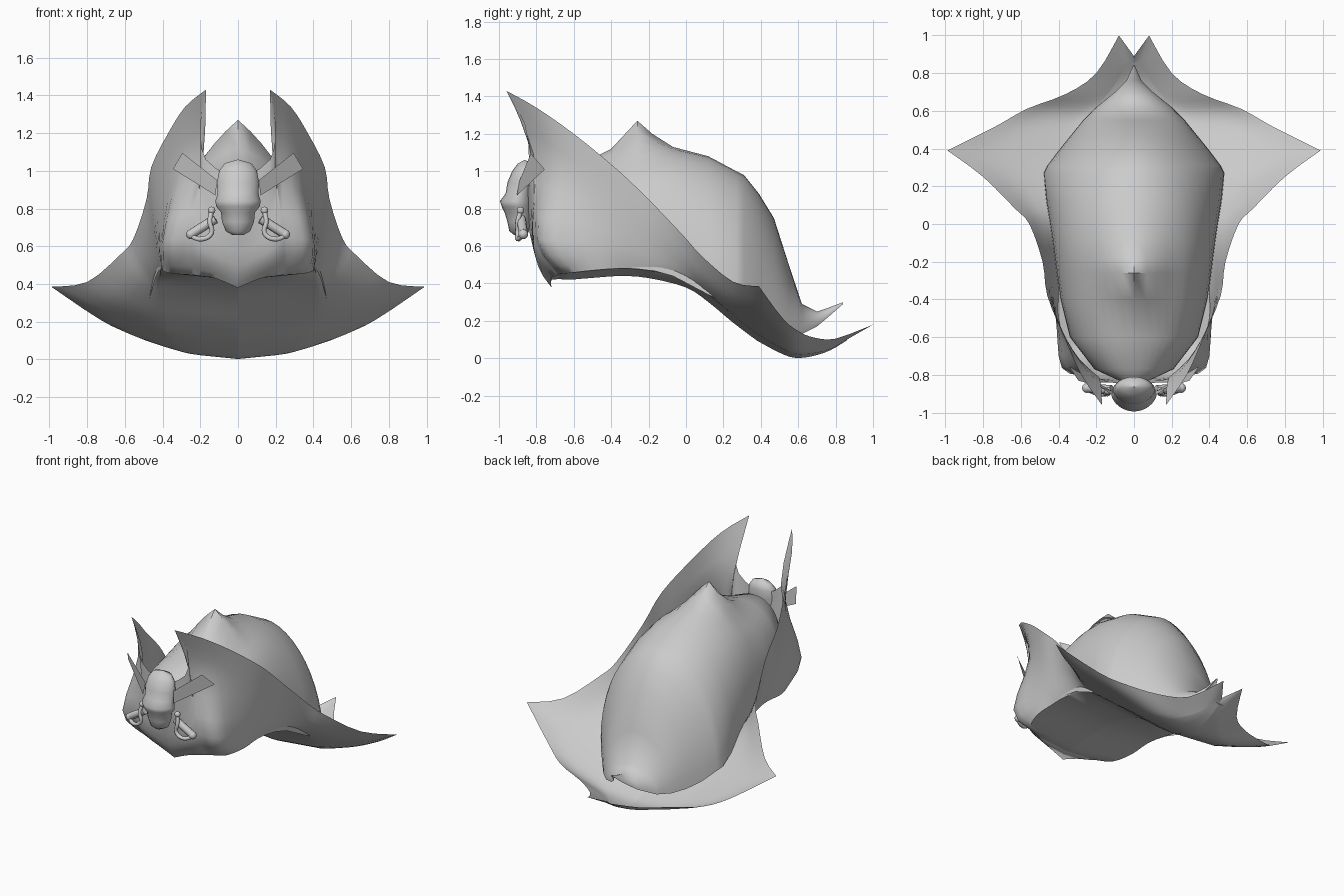
import bpy, math
from mathutils import Vector

if "Cube" in bpy.data.objects:
    bpy.data.objects.remove(bpy.data.objects["Cube"])

grey = bpy.data.materials.new("felt_grey")
grey.diffuse_color = (0.6, 0.6, 0.6, 1)
grey.use_nodes = True
grey.node_tree.nodes["Principled BSDF"].inputs["Base Color"].default_value = grey.diffuse_color


def finish(ob, angle=50):
    ob.data.materials.clear()
    ob.data.materials.append(grey)
    bpy.ops.object.select_all(action='DESELECT')
    ob.select_set(True)
    bpy.context.view_layer.objects.active = ob
    bpy.ops.object.shade_smooth_by_angle(angle=math.radians(angle))
    return ob


def mesh(name, verts, faces, angle=50):
    me = bpy.data.meshes.new(name)
    me.from_pydata([tuple(v) for v in verts], [], faces)
    me.validate()
    ob = bpy.data.objects.new(name, me)
    bpy.context.collection.objects.link(ob)
    return finish(ob, angle)


def loft(name, rows, closed=False, angle=50):
    n = len(rows[0])
    verts = [v for r in rows for v in r]
    faces = []
    for i in range(len(rows) - 1):
        for j in range(n if closed else n - 1):
            k = (j + 1) % n
            faces.append((i*n + j, i*n + k, (i+1)*n + k, (i+1)*n + j))
    return mesh(name, verts, faces, angle)


# Brim: seam point, edge point, lower bulge, upper bulge, front to back
stations = [
    (0, -.72, .38, 0, -.85, .95, .045, .045),
    (.12, -.72, .43, .17, -.84, 1.06, .065, .03),
    (.19, -.70, .44, .20, -.86, 1.25, .085, .01),
    (.25, -.68, .45, .17, -.96, 1.43, .075, -.05),
    (.35, -.63, .455, .28, -.80, 1.34, .11, -.03),
    (.40, -.50, .47, .37, -.60, 1.20, .03, 0),
    (.40, -.35, .48, .46, -.38, 1.02, .02, .01),
    (.41, -.20, .47, .485, -.20, .85, .01, .01),
    (.41, 0, .42, .555, 0, .64, .03, .04),
    (.40, .12, .34, .63, .08, .55, .03, .05),
    (.38, .25, .23, .80, .25, .41, .02, .03),
    (.36, .38, .13, .99, .39, .385, .01, .02),
    (.30, .50, .06, .73, .52, .21, .01, .015),
    (.22, .58, .025, .57, .61, .14, .01, .01),
    (.15, .67, .025, .36, .69, .11, 0, 0),
    (.08, .77, .05, .20, .80, .105, 0, 0),
    (.04, .86, .10, .08, 1.0, .18, 0, 0),
    (0, .86, .10, 0, .89, .13, 0, 0)]
CORNERS = (3, 11, 16)   # horn, wing and tail tips stay sharp
TS = (0, .2, .65, 1)


def spline(p, q, r, u, t):
    return q*1 + ((r - p)*t + (p*2 - q*5 + r*4 - u)*t*t + (q*3 - p - r*3 + u)*t**3) * .5


def brim_rows(side):
    rows = []
    for i, (sx, sy, sz, ex, ey, ez, b1, b2) in enumerate(stations):
        s, e = Vector((sx, sy, sz)), Vector((ex, ey, ez))
        c = Vector((0, sy, sz - .1 * sx))
        out = Vector((0, 0, -1)) if i >= 8 else Vector((sx, sy * 1.2, 0)).normalized()
        pts = [s, s.lerp(e, TS[1]) + out * b1, s.lerp(e, TS[2]) + out * b2, e]
        row = [c, c.lerp(s, .5)]
        for a in range(3):
            pre, post = pts[max(a - 1, 0)], pts[min(a + 2, 3)]
            row += [spline(pre, pts[a], pts[a + 1], post, k / 3) for k in range(3)]
        row.append(e)
        rows.append([Vector((p.x * side, p.y, p.z)) for p in row])
    # round the flow between stations, breaking at the tips
    fine = []
    for i in range(len(rows) - 1):
        a, b = rows[i], rows[i + 1]
        pre = a if i == 0 or i in CORNERS else rows[i - 1]
        post = b if i + 2 == len(rows) or i + 1 in CORNERS else rows[i + 2]
        for k in range(3):
            fine.append([spline(*v, k / 3) for v in zip(pre, a, b, post)])
    return fine + [rows[-1]]


loft("brim_right", brim_rows(1))
loft("brim_left", [r[::-1] for r in brim_rows(-1)])

# Crown: y, half width, base height, top height
sections = [(-.83, .08, .82, .92), (-.77, .21, .70, .98), (-.6, .34, .57, 1.02),
            (-.4, .39, .50, 1.06), (-.26, .41, .48, 1.1), (-.18, .42, .47, 1.11),
            (-.07, .435, .44, 1.11), (.12, .465, .34, 1.08), (.27, .48, .27, 1.0),
            (.31, .46, .25, .98), (.39, .40, .19, .88), (.47, .335, .15, .75),
            (.55, .27, .13, .5), (.62, .20, .13, .29), (.7, .10, .17, .25),
            (.76, .04, .22, .27), (.84, .004, .29, .30)]
peak = {-.4: .06, -.26: .17, -.18: .09, -.07: .02}
rows = []
for y, w, zb, zt in sections:
    row = []
    back = min(max((y + .1) / .4, 0), 1)    # slimmer shoulders toward the back
    for k in range(25):
        a = math.pi * k / 24
        c, s = math.cos(a), math.sin(a)
        x = w * math.copysign(abs(c) ** (.9 + .15 * back), c)
        z = zb + (zt - zb) * max(s, 0) ** (.85 + .2 * back)
        z += peak.get(y, 0) * max(0, 1 - abs(x) / .2)
        row.append((x, y, z))
    rows.append(row)
loft("crown", rows)

# Skull: height, half width, front y, back y
skull = [(.66, .03, -.92, -.85), (.68, .065, -.945, -.84), (.73, .085, -.955, -.83),
         (.78, .09, -.97, -.82), (.81, .115, -.985, -.82), (.84, .12, -.995, -.82),
         (.88, .108, -.965, -.82), (.94, .112, -.955, -.81), (1.0, .10, -.93, -.81),
         (1.04, .07, -.90, -.82), (1.06, .002, -.865, -.86)]
rows = []
for z, w, yf, yb in skull:
    cy, ry = (yf + yb) / 2, (yb - yf) / 2
    ring = []
    for k in range(20):
        c, s = math.cos(math.tau * k / 20), math.sin(math.tau * k / 20)
        ring.append((w * c, cy + ry * (s if s > 0 else -abs(s) ** 1.3), z))
    rows.append(ring)
loft("skull", rows, True, 60)


def tube(name, pts, r):
    cu = bpy.data.curves.new(name, 'CURVE')
    cu.dimensions = '3D'
    cu.bevel_depth, cu.bevel_resolution, cu.use_fill_caps = r, 2, True
    cu.resolution_u = 4
    sp = cu.splines.new('BEZIER')
    sp.bezier_points.add(len(pts) - 1)
    for bp, p in zip(sp.bezier_points, pts):
        bp.co = p
        bp.handle_left_type = bp.handle_right_type = 'AUTO'
    ob = bpy.data.objects.new(name, cu)
    bpy.context.collection.objects.link(ob)
    bpy.ops.object.select_all(action='DESELECT')
    ob.select_set(True)
    bpy.context.view_layer.objects.active = ob
    bpy.ops.object.convert(target='MESH')
    finish(bpy.context.object)


def ball(name, loc, r):
    bpy.ops.mesh.primitive_uv_sphere_add(segments=12, ring_count=8, radius=r, location=loc)
    bpy.context.object.name = name
    finish(bpy.context.object)


# Crossed swords: flat blade ends above, hilts below
for side, tag in ((1, "right"), (-1, "left")):
    def P(x, y, z):
        return (x * side, y, z)
    mesh("blade_" + tag, [P(.11, -.89, .95), P(.12, -.905, .87),
                          P(.345, -.755, 1.01), P(.295, -.83, 1.095)], [(0, 1, 2, 3)])
    tube("grip_" + tag, [P(.12, -.88, .745), P(.24, -.87, .67)], .025)
    tube("guard_" + tag, [P(.14, -.885, .785), P(.15, -.90, .73), P(.14, -.90, .67),
                          P(.19, -.90, .638), P(.26, -.87, .658)], .013)
    ball("guard_knob_" + tag, P(.14, -.885, .79), .02)
    ball("pommel_" + tag, P(.25, -.87, .663), .026)
